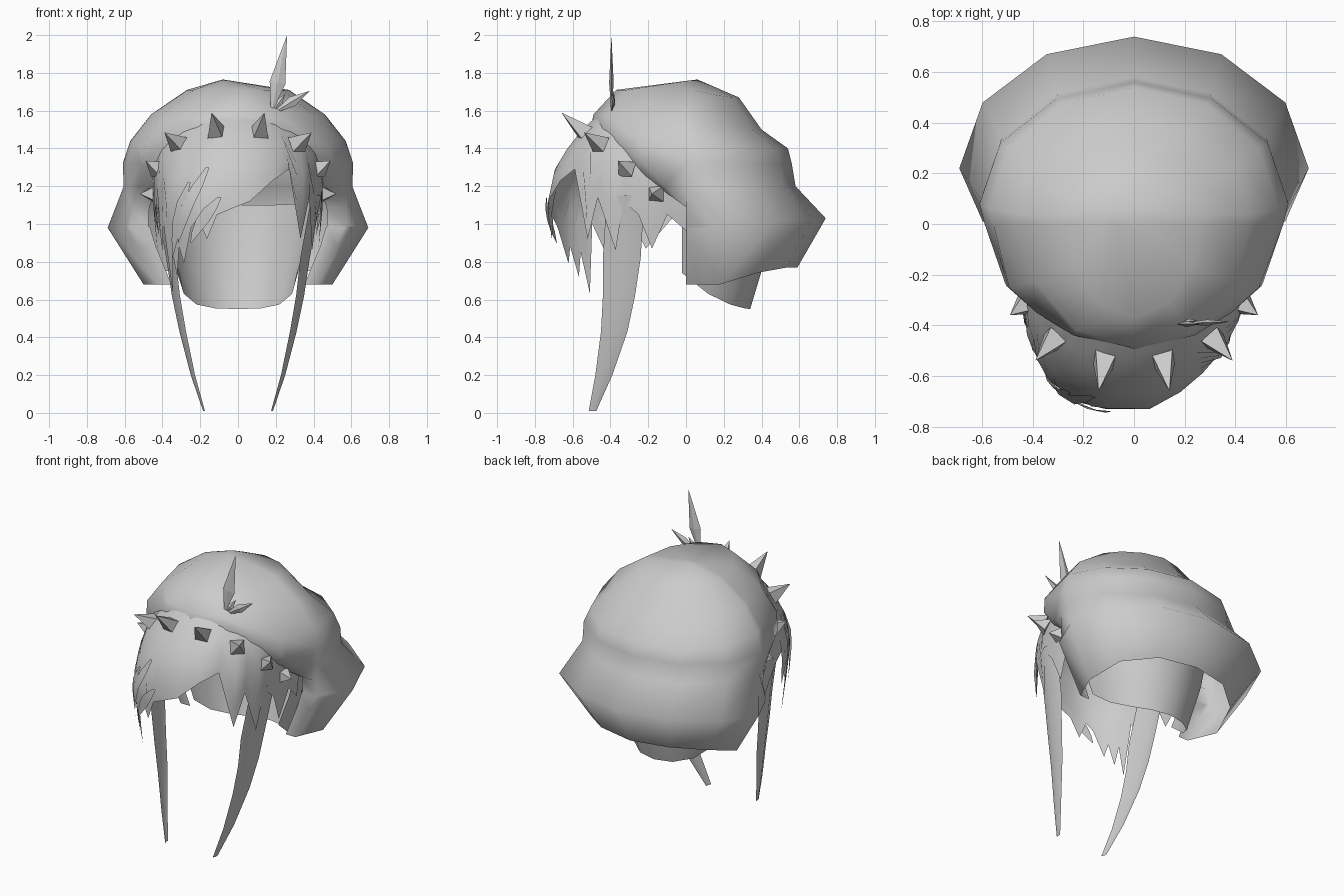
import bpy, bmesh, math
from mathutils import Vector

if "Cube" in bpy.data.objects:
    bpy.data.objects.remove(bpy.data.objects["Cube"])

GREY = (0.6, 0.6, 0.6, 1)
mat = bpy.data.materials.new("soft grey")
mat.use_nodes = True
mat.diffuse_color = GREY
bsdf = next(n for n in mat.node_tree.nodes if n.type == 'BSDF_PRINCIPLED')
bsdf.inputs["Base Color"].default_value = GREY


def finish(bm, name, angle=None):
    bmesh.ops.recalc_face_normals(bm, faces=bm.faces[:])
    mesh = bpy.data.meshes.new(name)
    bm.to_mesh(mesh)
    bm.free()
    mesh.materials.append(mat)
    obj = bpy.data.objects.new(name, mesh)
    bpy.context.collection.objects.link(obj)
    if angle:
        bpy.ops.object.select_all(action='DESELECT')
        obj.select_set(True)
        bpy.context.view_layer.objects.active = obj
        bpy.ops.object.shade_smooth_by_angle(angle=math.radians(angle))


def loft(bm, rows, closed=False):
    """Skin quads between rows holding equal numbers of points."""
    grid = [[bm.verts.new(p) for p in row] for row in rows]
    for a, b in zip(grid, grid[1:]):
        n = len(a)
        for i in range(n if closed else n - 1):
            j = (i + 1) % n
            bm.faces.new((a[i], a[j], b[j], b[i]))
    return grid


def interp(table, t):
    """Linear lookup in a table sorted by its first column."""
    if t <= table[0][0]:
        return table[0][1:]
    for p, q in zip(table, table[1:]):
        if t <= q[0]:
            k = (t - p[0]) / (q[0] - p[0])
            return tuple(u + (v - u) * k for u, v in zip(p[1:], q[1:]))
    return table[-1][1:]


# Main hair volume: height, half width, back, front, widest y, rise at the back
RINGS = [(1.71, .27, .28, -.37, .04, -.04), (1.58, .46, .4, -.49, .04, -.08),
         (1.44, .57, .54, -.56, .06, -.04), (1.32, .61, .56, -.57, .08, 0),
         (1.2, .605, .58, -.5, .1, 0), (.98, .69, .74, -.2, .22, .05),
         (.68, .5, .59, -.22, .18, .09)]
SEG = 12
CUT = 1.09


def ring(z, w, back, front, mid, rise):
    pts = []
    for i in range(SEG):
        a = math.tau * i / SEG
        c = math.cos(a)
        y = mid + c * ((back - mid) if c > 0 else (mid - front))
        pts.append((w * math.sin(a), y, z + rise * max(0, min(1, c * 1.4))))
    return pts


bm = bmesh.new()
grid = loft(bm, [ring(*r) for r in RINGS], closed=True)
apex = bm.verts.new((-.08, .06, 1.765))
for i in range(SEG):
    bm.faces.new((apex, grid[0][(i + 1) % SEG], grid[0][i]))

# Open the face side with a vertical and a sloping cut
bmesh.ops.bisect_plane(bm, geom=bm.verts[:] + bm.edges[:] + bm.faces[:], dist=1e-4,
                       plane_co=(0, 0, 0), plane_no=(0, 1, 0))
front = [f for f in bm.faces if f.calc_center_median().y < 0]
geom = list({e for f in front for e in f.edges} | {v for f in front for v in f.verts}) + front
bmesh.ops.bisect_plane(bm, geom=geom, dist=1e-4, plane_co=(0, 0, CUT), plane_no=(0, 1, 1))
gone = []
for f in bm.faces:
    c = f.calc_center_median()
    if c.y < 0 and c.y + c.z < CUT:
        gone.append(f)
bmesh.ops.delete(bm, geom=gone, context='FACES')


# Roll the cut rim inward as a lip
def on_cut(v):
    y, z = v.co.y, v.co.z
    return abs(y + z - CUT) < .002 or (abs(y) < .002 and z < CUT + .01)


rim = [e for e in bm.edges if e.is_boundary and all(on_cut(v) for v in e.verts)]
rim_verts = {v for e in rim for v in e.verts}
new = bmesh.ops.extrude_edge_only(bm, edges=rim)["geom"]
for v in rim_verts:
    v.co.x *= .96
for v in new:
    if isinstance(v, bmesh.types.BMVert):
        slope = min(1, max(0, -v.co.y * 5))
        v.co = (v.co.x * .8, v.co.y - .01 * slope, v.co.z - .05 * slope)
finish(bm, "main_hair", 100)

# Nape panel inside the back
bm = bmesh.new()
rows = []
for z, w, back, side_z in [(1.1, .44, .46, 1.15), (.85, .39, .43, .95), (.55, .31, .34, .74)]:
    row = []
    for i in range(-4, 5):
        a = math.radians(i * 22.5)
        k = abs(i) / 4
        row.append((w * math.sin(a), -.02 + (back + .02) * math.cos(a),
                    z + (side_z - z) * k ** 3))
    rows.append(row)
loft(bm, rows)
finish(bm, "nape_hair", 60)

# Fringe: width and depth by height, top line and jagged hem by angle
SHAPE = [(.6, .4, .53), (.9, .43, .575), (1.1, .45, .59), (1.29, .45, .55),
         (1.42, .42, .47), (1.5, .36, .4), (1.57, .28, .33), (1.62, .2, .26)]
TOP = [(0, 1.62), (40, 1.56), (70, 1.43), (90, 1.3), (108, 1.13)]
FULLNESS = [(1.1, .75), (1.45, 1)]
HEM = [(-108, .94), (-95, 1.05), (-87, .87), (-80, 1.05), (-72, 1.11), (-67, .86),
       (-60, 1), (-54, .63), (-50, .85), (-46, .72), (-41, .88), (-37, .79),
       (-28, .98), (-22, 1.03), (-16, .92), (-9, 1.05), (8, 1.12), (24, 1.23),
       (37, 1.29), (50, .92), (57, 1.14), (67, .86), (72, 1.12), (80, 1.05),
       (87, .87), (95, 1.05), (108, .94)]


def fringe_point(angle, z, out=0):
    w, d = interp(SHAPE, z)
    s, c = math.sin(math.radians(angle)), math.cos(math.radians(angle))
    power = interp(FULLNESS, z)[0] if angle < 0 else 1

    def full(v):
        return math.copysign(abs(v) ** power, v)
    return ((w + out) * full(s), -.15 - (d + out) * full(c), z)


bm = bmesh.new()
ROWS = 7
rows = []
for r in range(ROWS + 1):
    row = []
    for angle, low in HEM:
        high = interp(TOP, abs(angle))[0]
        row.append(fringe_point(angle, high + (low - high) * r / ROWS))
    rows.append(row)
loft(bm, rows)
finish(bm, "fringe", 60)

# Loose pointed strands over the swept side: root angle, root height, tip angle, tip height
STRANDS = [(-18, 1.3, -40, .9), (-30, 1.22, -48, .82), (-8, 1.14, -28, .9)]
for n, (a0, z0, a1, z1) in enumerate(STRANDS, 1):
    bm = bmesh.new()
    rows = []
    for i in range(5):
        t = i / 4
        angle, z = a0 + (a1 - a0) * t, z0 + (z1 - z0) * t
        half = 5 * math.sin(math.pi * (.08 + .9 * t))
        rows.append([fringe_point(angle + s * half, z, .012) for s in (-1, 1)])
    loft(bm, rows)
    finish(bm, f"strand_{n}", 60)

# Long side locks: height, outer x, front y, back y
LOCK = [(1.15, .44, -.42, -.22), (.82, .38, -.44, -.24), (.62, .35, -.44, -.27),
        (.43, .31, -.45, -.31), (.2, .25, -.48, -.39), (.01, .185, -.515, -.475)]
for side, label in ((1, "left"), (-1, "right")):
    bm = bmesh.new()
    rows = []
    for z, x, y0, y1 in LOCK:
        thin = .05 * (y1 - y0) / .2
        rows.append([(side * (x - thin), y0, z), (side * x, (y0 + y1) / 2, z),
                     (side * (x - thin * .2), y1, z)])
    loft(bm, rows)
    finish(bm, label + "_lock", 60)


# Four-sided headband spikes: base centre and tip
SPIKES = [((.115, -.53, 1.48), (.14, -.66, 1.59)), ((.31, -.45, 1.42), (.39, -.54, 1.485)),
          ((.42, -.31, 1.29), (.49, -.36, 1.335)), ((.44, -.16, 1.16), (.52, -.18, 1.16))]
for side, label in ((1, "left"), (-1, "right")):
    for n, (base, tip) in enumerate(SPIKES, 1):
        b = Vector((base[0] * side, *base[1:]))
        t = Vector((tip[0] * side, *tip[1:]))
        axis = (t - b).normalized()
        # Square base whose upper edge stays level
        across = axis.cross(Vector((0, 0, 1))).normalized() * .042
        up = across.cross(axis).normalized() * .042
        bm = bmesh.new()
        point = bm.verts.new(t)
        foot = [bm.verts.new(b + o) for o in (across + up, up - across, -across - up, across - up)]
        bm.faces.new(foot)
        for i in range(4):
            bm.faces.new((point, foot[i], foot[(i + 1) % 4]))
        finish(bm, f"{label}_spike_{n}")


# Sprig of thin leaves on the crown
def leaf(name, tip, width, bulge):
    base, tip = Vector((.175, -.395, 1.58)), Vector(tip)
    mid = base.lerp(tip, bulge)
    across = (tip - base).cross(Vector((0, 1, 0))).normalized() * width
    depth = Vector((0, .012, 0))
    bm = bmesh.new()
    b, t = bm.verts.new(base), bm.verts.new(tip)
    loop = [bm.verts.new(mid + o) for o in (across, depth, -across, -depth)]
    for i in range(4):
        for end in (b, t):
            bm.faces.new((end, loop[i], loop[(i + 1) % 4]))
    finish(bm, name)


leaf("tall_leaf", (.26, -.395, 2), .042, .4)
leaf("side_leaf", (.38, -.385, 1.705), .028, .55)
leaf("small_leaf", (.25, -.38, 1.69), .02, .55)
